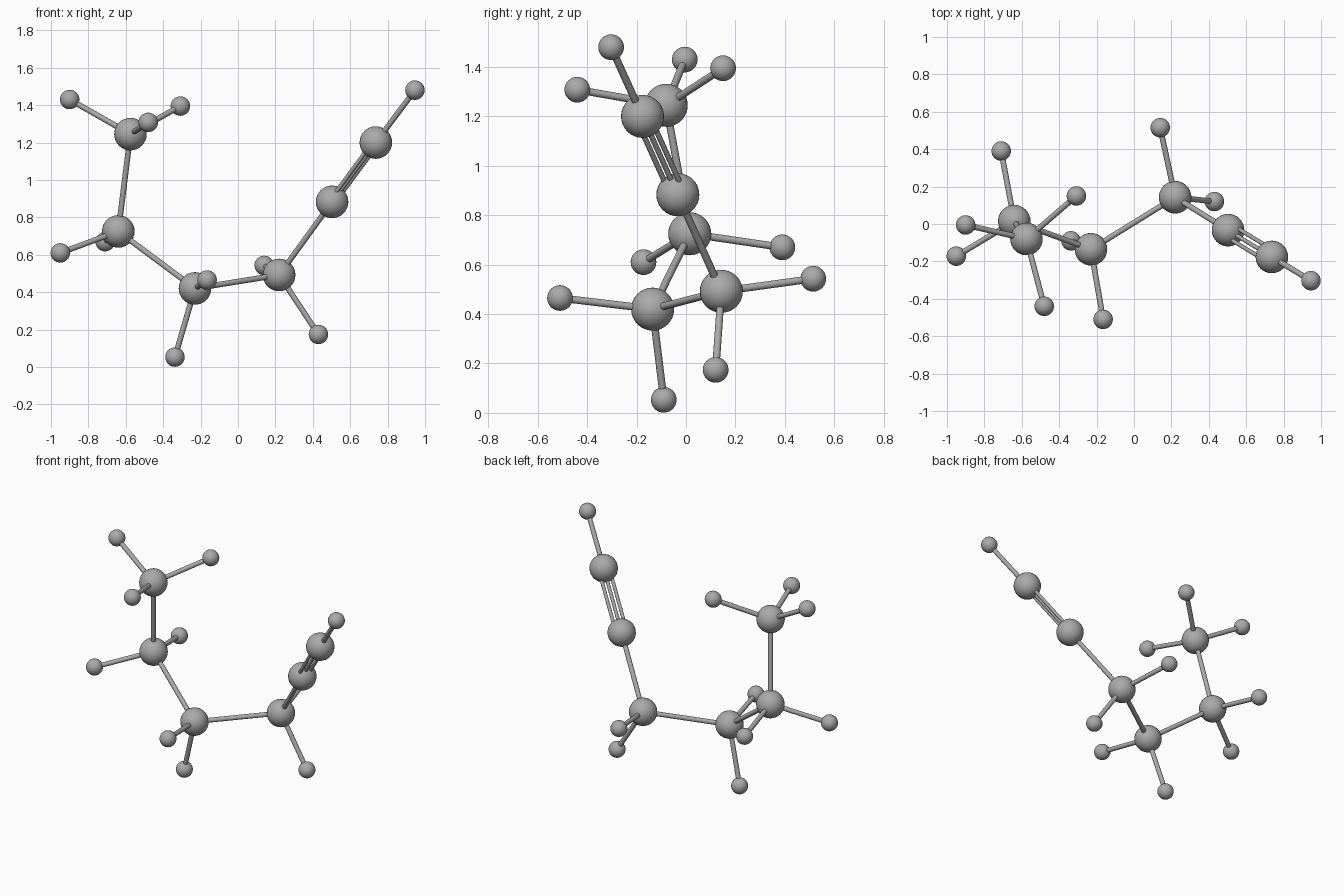
import bpy
from mathutils import Vector

cube = bpy.data.objects.get("Cube")
if cube:
    bpy.data.objects.remove(cube, do_unlink=True)

# One grey for everything
grey = bpy.data.materials.new("mid_grey")
grey.use_nodes = True
colour = (0.4, 0.4, 0.4, 1)
grey.diffuse_color = colour
grey.node_tree.nodes["Principled BSDF"].inputs["Base Color"].default_value = colour

BIG, SMALL, ROD, THIN = 0.087, 0.052, 0.015, 0.011
SPACING = 0.035


def finish(name):
    obj = bpy.context.object
    obj.name = name
    obj.data.materials.append(grey)
    bpy.ops.object.shade_smooth_by_angle()


def ball(name, centre, radius):
    bpy.ops.mesh.primitive_uv_sphere_add(segments=32, ring_count=16, radius=radius, location=centre)
    finish(name)


def rod(name, start, end, radius):
    axis = end - start
    bpy.ops.mesh.primitive_cylinder_add(
        vertices=20, radius=radius, depth=axis.length, location=(start + end) / 2,
        rotation=axis.to_track_quat("Z", "Y").to_euler())
    finish(name)


# Chain of large balls, each with the small balls attached to it
chain = [
    ((-0.575, -0.08, 1.245), [(-0.9, -0.005, 1.43), (-0.308, 0.15, 1.395), (-0.48, -0.44, 1.308)]),
    ((-0.64, 0.015, 0.725), [(-0.95, -0.172, 0.61), (-0.71, 0.39, 0.67)]),
    ((-0.23, -0.135, 0.42), [(-0.337, -0.09, 0.053), (-0.165, -0.51, 0.465)]),
    ((0.22, 0.143, 0.492), [(0.14, 0.515, 0.543), (0.43, 0.12, 0.174)]),
    ((0.503, -0.033, 0.883), []),
    ((0.737, -0.176, 1.2), [(0.946, -0.303, 1.48)]),
]

centres = [Vector(c) for c, _ in chain]
for i, (centre, (_, ends)) in enumerate(zip(centres, chain), 1):
    ball(f"large_ball_{i}", centre, BIG)
    for j, end in enumerate(ends, 1):
        ball(f"small_ball_{i}_{j}", end, SMALL)
        rod(f"end_rod_{i}_{j}", centre, Vector(end), ROD)

# Single rods along the chain
for i in range(4):
    rod(f"chain_rod_{i + 1}", centres[i], centres[i + 1], ROD)

# Three parallel thin rods side by side joining the last pair
side = (centres[5] - centres[4]).cross(Vector((0, 0, 1))).normalized()
for k in (-1, 0, 1):
    shift = side * k * SPACING
    rod(f"triple_rod_{k + 2}", centres[4] + shift, centres[5] + shift, THIN)
